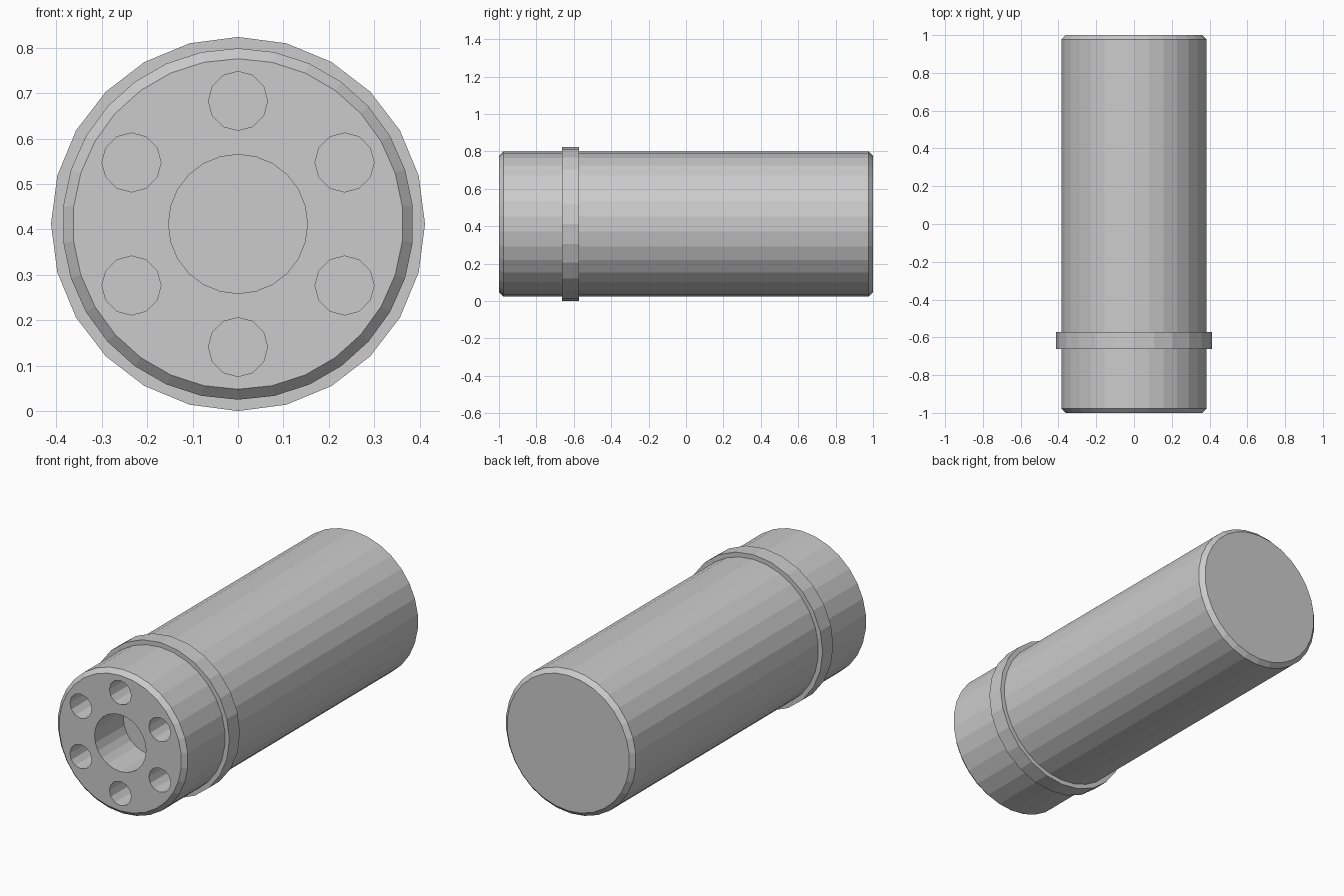
import bpy, bmesh, math
from mathutils import Matrix

if "Cube" in bpy.data.objects:
    bpy.data.objects.remove(bpy.data.objects["Cube"])

R_RING, R_BODY, R_END = 0.412, 0.387, 0.364
AXIS_Z = R_RING


def lathe(name, profile, sides, cx=0.0, cz=AXIS_Z):
    """Closed solid around a y-directed axis from (radius, y) sections, vertex at the top."""
    bm = bmesh.new()
    rings = []
    for r, y in profile:
        rings.append([bm.verts.new((cx + r * math.sin(2 * math.pi * i / sides), y,
                                    cz + r * math.cos(2 * math.pi * i / sides)))
                      for i in range(sides)])
    for a, b in zip(rings, rings[1:]):
        for i in range(sides):
            j = (i + 1) % sides
            bm.faces.new((a[i], a[j], b[j], b[i]))
    bm.faces.new(rings[0])
    bm.faces.new(rings[-1])
    bmesh.ops.recalc_face_normals(bm, faces=bm.faces)
    mesh = bpy.data.meshes.new(name)
    bm.to_mesh(mesh)
    bm.free()
    obj = bpy.data.objects.new(name, mesh)
    bpy.context.collection.objects.link(obj)
    return obj


def cut(target, cutter):
    mod = target.modifiers.new("cut", "BOOLEAN")
    mod.operation = "DIFFERENCE"
    mod.solver = "EXACT"
    mod.object = cutter
    bpy.context.view_layer.objects.active = target
    bpy.ops.object.modifier_apply(modifier=mod.name)
    bpy.data.objects.remove(cutter)


# Main cylinder with chamfered ends
body = lathe("cylinder_body", [(R_END, -1.0), (R_BODY, -0.977),
                               (R_BODY, 0.977), (R_END, 1.0)], 30)

# Central socket in the front face
HOLE_Y = [-1.1, -0.755]
cut(body, lathe("socket_cutter", [(0.153, y) for y in HOLE_Y], 24))

# Six chambers around the socket
for k in range(6):
    a = math.radians(60 * k)
    cut(body, lathe("chamber_cutter", [(0.065, y) for y in HOLE_Y], 12,
                    0.271 * math.sin(a), AXIS_Z + 0.271 * math.cos(a)))

# Raised collar near the front
collar = lathe("collar", [(R_RING, -0.662), (R_RING, -0.572)], 24)
cut(collar, lathe("collar_cutter", [(0.375, -0.8), (0.375, -0.4)], 30))
